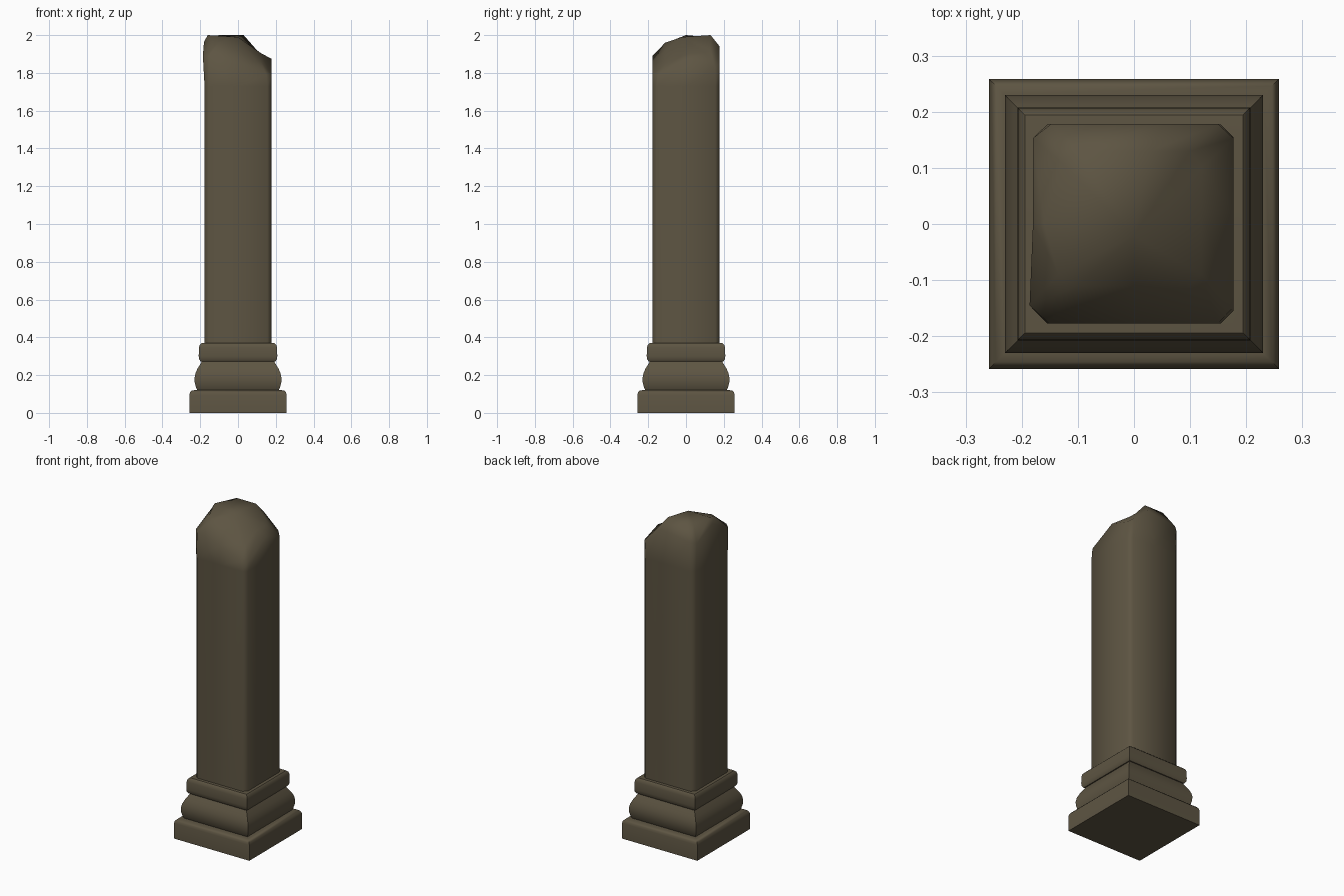
import bpy, bmesh, math

if "Cube" in bpy.data.objects:
    bpy.data.objects.remove(bpy.data.objects["Cube"])

stone = bpy.data.materials.new("weathered_brown_stone")
stone.diffuse_color = (0.110, 0.090, 0.055, 1.0)
stone.use_nodes = True
stone.node_tree.nodes["Principled BSDF"].inputs["Base Color"].default_value = stone.diffuse_color


def loft(name, rings, top_centre=None, angle=40):
    """Skin closed rings of equal length, cap the bottom and close the top."""
    bm = bmesh.new()
    loops = [[bm.verts.new(p) for p in ring] for ring in rings]
    n = len(loops[0])
    for a, b in zip(loops, loops[1:]):
        for i in range(n):
            j = (i + 1) % n
            bm.faces.new((a[i], a[j], b[j], b[i]))
    bm.faces.new(loops[0][::-1])
    if top_centre:
        c = bm.verts.new(top_centre)
        for i in range(n):
            bm.faces.new((loops[-1][i], loops[-1][(i + 1) % n], c))
    else:
        bm.faces.new(loops[-1])
    bmesh.ops.recalc_face_normals(bm, faces=bm.faces[:])
    mesh = bpy.data.meshes.new(name)
    bm.to_mesh(mesh)
    bm.free()
    mesh.materials.append(stone)
    obj = bpy.data.objects.new(name, mesh)
    bpy.context.collection.objects.link(obj)
    bpy.ops.object.select_all(action='DESELECT')
    obj.select_set(True)
    bpy.context.view_layer.objects.active = obj
    bpy.ops.object.shade_smooth_by_angle(angle=math.radians(angle))
    return obj


def square_moulding(name, profile):
    """Sweep a (half width, height) profile around a square."""
    loft(name, [[(-h, -h, z), (h, -h, z), (h, h, z), (-h, h, z)]
                for h, z in profile])


# Stepped base mouldings
square_moulding("plinth", [(.258, 0), (.258, .095), (.254, .108),
                           (.246, .117), (.232, .12)])
square_moulding("base_cushion", [(.214, .118), (.222, .133), (.229, .16), (.230, .185),
                                 (.225, .21), (.214, .235), (.200, .258), (.190, .275)])
square_moulding("upper_band", [(.198, .272), (.206, .284), (.208, .30), (.207, .345),
                               (.203, .36), (.194, .369), (.17, .371)])


# Shaft: square with chamfered corners and a midpoint on each side
def shaft_ring(z, h=.177, c=.022):
    k = h - c
    return [(x, y, z) for x, y in (
        (-k, -h), (0, -h), (k, -h), (h, -k), (h, 0), (h, k),
        (k, h), (0, h), (-k, h), (-h, k), (-h, 0), (-h, -k))]


# Broken top: worn rim, then an inner ring and crown, lowest at front right
rim = [(-.152, -.177, 1.89), (0, -.177, 1.85), (.150, -.177, 1.79),
       (.177, -.148, 1.79), (.177, .02, 1.875), (.177, .153, 1.83),
       (.150, .178, 1.85), (.05, .178, 1.94), (-.148, .178, 1.91),
       (-.180, .153, 1.90), (-.180, 0, 1.965), (-.186, -.145, 1.89)]
inner = [(-.10, -.11, 1.96), (0, -.11, 1.92), (.10, -.11, 1.86),
         (.12, -.09, 1.86), (.12, .02, 1.905), (.12, .10, 1.905),
         (.10, .13, 1.92), (.03, .13, 2.0), (-.10, .13, 2.0),
         (-.13, .11, 1.99), (-.16, 0, 2.0), (-.135, -.09, 1.965)]
loft("broken_shaft", [shaft_ring(.36), shaft_ring(1.73), rim, inner],
     top_centre=(0, -.02, 1.99), angle=62)
